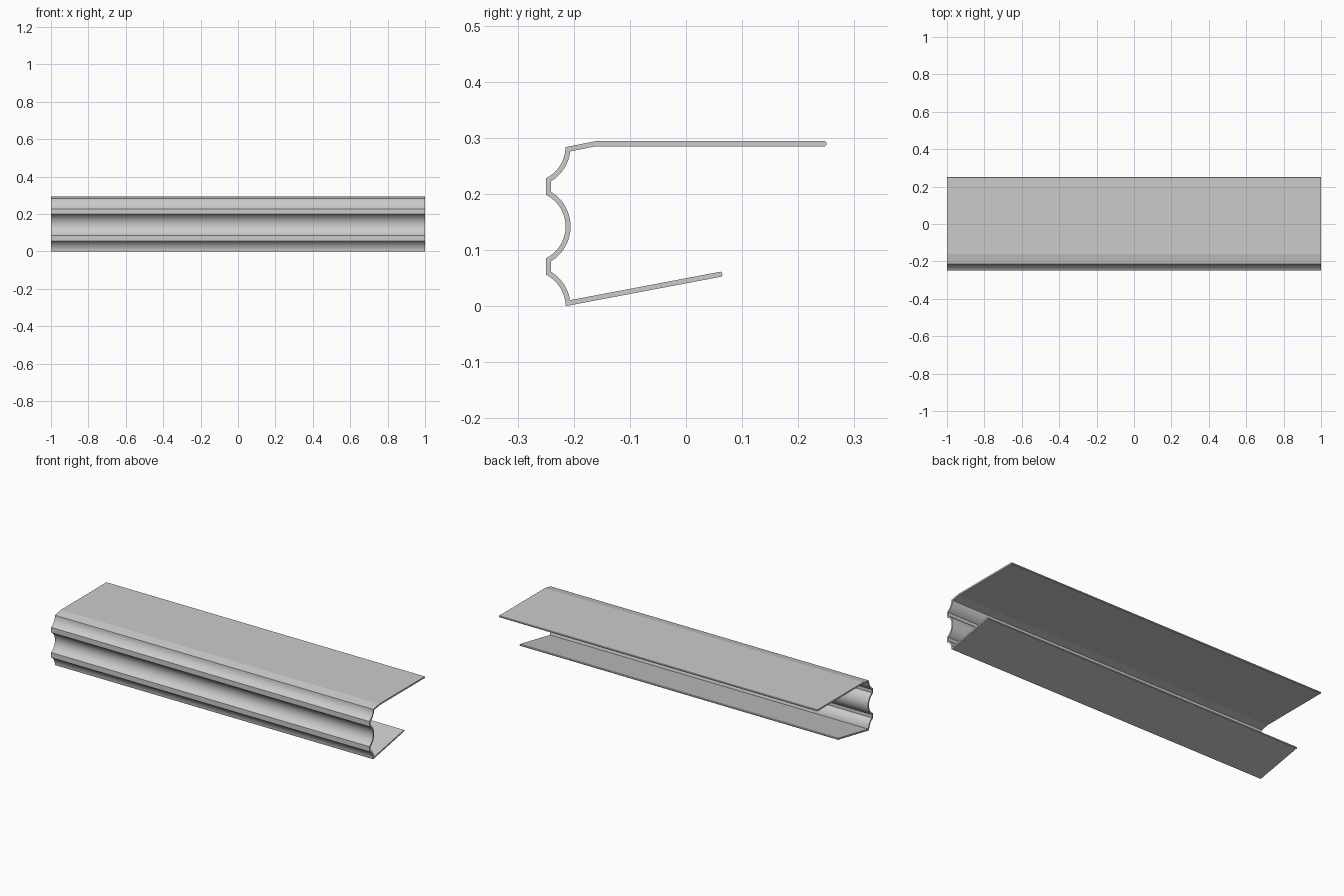
import bpy, bmesh, math
from mathutils import Vector

if "Cube" in bpy.data.objects:
    bpy.data.objects.remove(bpy.data.objects["Cube"])

T = 0.0045            # half of the sheet thickness
R, CY, MID = 0.0678, -0.278, 0.142
STEP = 0.1425         # spacing of the flute centres
A = math.asin(0.0592 / R)


def arc(cz, a0, a1, n):
    """Concave flute points, centred in front of the sheet."""
    return [Vector((CY + R * math.cos(a0 + (a1 - a0) * i / n),
                    cz + R * math.sin(a0 + (a1 - a0) * i / n))) for i in range(n + 1)]


# Centreline of the bent sheet: top plate, three flutes, sloping lower lip
path = [Vector((0.25, 0.2895)), Vector((0.248, 0.2895)), Vector((-0.161, 0.2895))]
path += arc(MID + STEP, -0.07, -A, 14)
path += arc(MID, A, -A, 28)
path += arc(MID - STEP, A, 0.07, 14)
path[-1].y = 0.0055
path += [Vector((0.0625, 0.0571)), Vector((0.0645, 0.0575))]

# Thicken the centreline with mitred corners and slightly eased ends
sides = []
for i, p in enumerate(path):
    d0 = (p - path[max(i - 1, 0)]) if i else path[1] - p
    d1 = (path[i + 1] - p) if i < len(path) - 1 else d0
    n0 = Vector((-d0.y, d0.x)).normalized()
    n1 = Vector((-d1.y, d1.x)).normalized()
    m = (n0 + n1).normalized()
    w = T * 0.55 if i in (0, len(path) - 1) else T
    off = m * (w / m.dot(n0))
    sides.append((p + off, p - off))

# Extrude along x
bm = bmesh.new()
rows = [[bm.verts.new((x, q.x, q.y)) for x in (-1, 1) for q in pair] for pair in sides]
for a, b in zip(rows, rows[1:]):
    for i, j in ((0, 1), (1, 3), (3, 2), (2, 0)):
        bm.faces.new((a[i], a[j], b[j], b[i]))
for r in (rows[0], rows[-1]):
    bm.faces.new((r[0], r[1], r[3], r[2]))
bmesh.ops.recalc_face_normals(bm, faces=bm.faces)
mesh = bpy.data.meshes.new("fluted_trim")
bm.to_mesh(mesh)
bm.free()
trim = bpy.data.objects.new("fluted_trim", mesh)
bpy.context.collection.objects.link(trim)
bpy.context.view_layer.objects.active = trim
trim.select_set(True)
bpy.ops.object.shade_smooth_by_angle(angle=math.radians(9))
